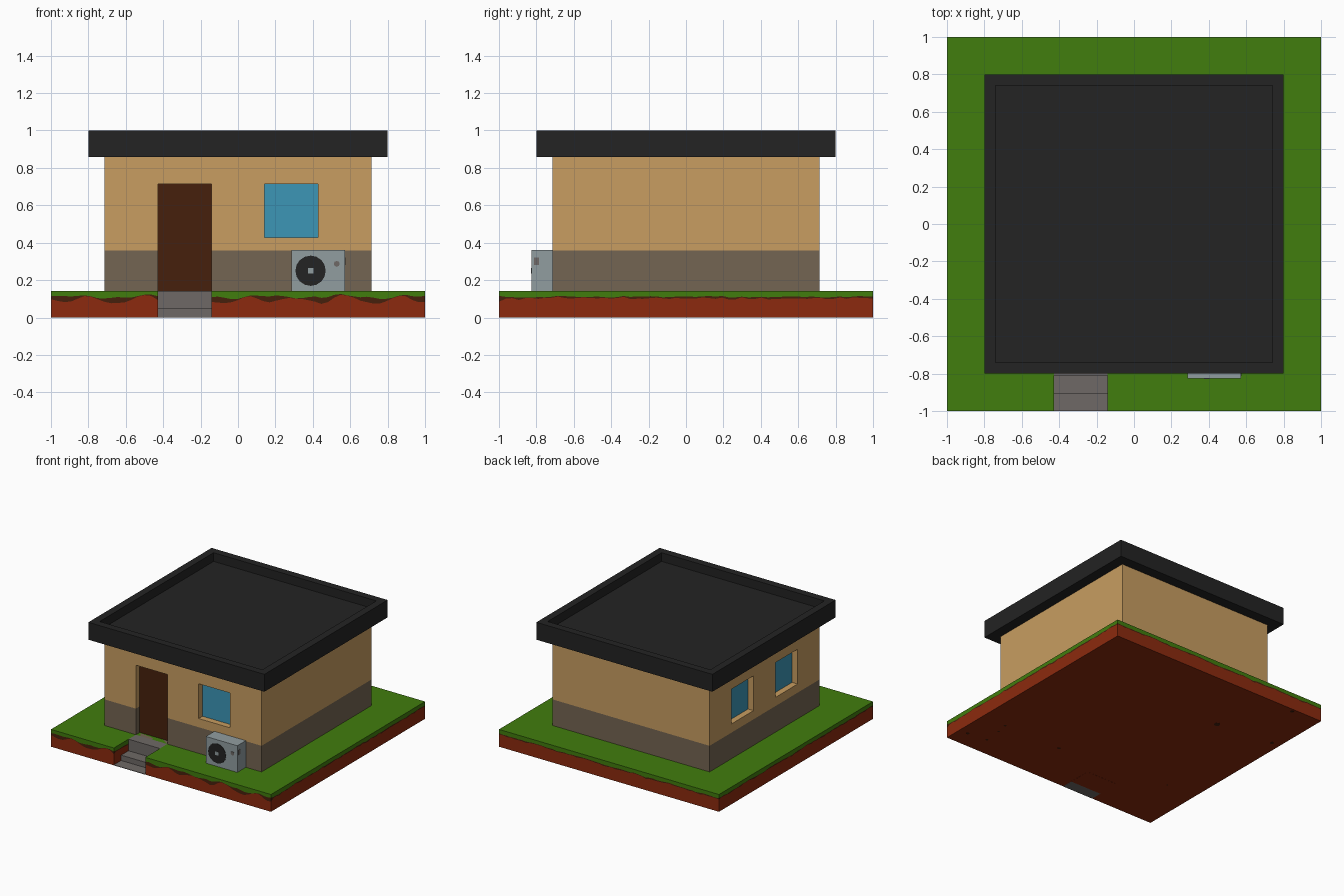
import bpy, bmesh, math, random
from mathutils import Matrix, Vector

if "Cube" in bpy.data.objects:
    bpy.data.objects.remove(bpy.data.objects["Cube"])

random.seed(4)
U = 1 / 14            # design module
H = 10 * U            # wall half width
G = 2 * U             # ground level
EAVE = 12 * U
REC = 0.05            # depth of door and window recesses


def mat(name, r, g, b):
    m = bpy.data.materials.new(name)
    m.diffuse_color = (r, g, b, 1)
    m.use_nodes = True
    m.node_tree.nodes["Principled BSDF"].inputs["Base Color"].default_value = m.diffuse_color
    return m


GRASS = mat("grass green", 0.053, 0.205, 0.004)
DIRT = mat("red dirt", 0.262, 0.023, 0.0044)
BROWN = mat("dark brown", 0.061, 0.0144, 0.0037)
WALL = mat("tan plaster", 0.578, 0.337, 0.119)
BASE = mat("grey brown base", 0.175, 0.13, 0.084)
BLACK = mat("roof black", 0.0168, 0.0168, 0.0168)
GLASS = mat("window blue", 0.045, 0.305, 0.468)
METAL = mat("pale metal", 0.283, 0.337, 0.352)
STONE = mat("stone grey", 0.156, 0.141, 0.133)


def finish(name, bm, *mats):
    me = bpy.data.meshes.new(name)
    bm.to_mesh(me)
    bm.free()
    for m in mats:
        me.materials.append(m)
    ob = bpy.data.objects.new(name, me)
    bpy.context.collection.objects.link(ob)
    return ob


def box(name, lo, hi, m):
    lo, hi = Vector(lo), Vector(hi)
    bm = bmesh.new()
    bmesh.ops.create_cube(bm, size=1, matrix=Matrix.Translation((lo + hi) / 2)
                          @ Matrix.Diagonal((*(hi - lo), 1)))
    return finish(name, bm, m)


def disc(name, centre, radius, sides, m, rot=None, depth=0.004):
    bm = bmesh.new()
    bmesh.ops.create_cone(bm, cap_ends=True, segments=sides, radius1=radius,
                          radius2=radius, depth=depth,
                          matrix=Matrix.Translation(centre) @ (rot or Matrix()))
    return finish(name, bm, m)


# Ground slab: perimeter with a stair notch, ragged turf edge over dirt
S0, S1 = -6 * U, -2 * U
corners = [(-1, -1), (S0, -1), (S0, -H), (S1, -H), (S1, -1), (1, -1), (1, 1), (-1, 1)]
ring = []
for a, b in zip(corners, corners[1:] + corners[:1]):
    a, b = Vector(a), Vector(b)
    n = max(2, round((b - a).length / 0.035))
    ring += [a.lerp(b, i / n) for i in range(n)]
bm = bmesh.new()
cols = []
for i, p in enumerate(ring):
    front = p.y < -0.99
    wave = math.sin(i * 0.55) + 0.6 * math.sin(i * 1.37 + 1)
    edge = 0.111 + (0.008 if front else 0.002) * wave + random.uniform(-0.003, 0.003)
    dark = max(0.002, 0.016 + 0.016 * math.sin(i * 0.8)) if front else random.uniform(0.003, 0.012)
    edge = min(edge, 0.132)
    cols.append([bm.verts.new((p.x, p.y, z)) for z in (0.001, edge - dark, edge, G)])
for c, d in zip(cols, cols[1:] + cols[:1]):
    for k in range(3):
        bm.faces.new((c[k], d[k], d[k + 1], c[k + 1])).material_index = k
bm.faces.new([c[3] for c in cols]).material_index = 2
bm.faces.new([c[0] for c in reversed(cols)]).material_index = 0
finish("ground", bm, DIRT, BROWN, GRASS)

# Dark specks on the underside
for x, y, r in [(-.43, .46, .025), (.25, -.58, .014), (-.93, .51, .016), (-.74, .97, .016),
                (-.73, -.48, .008), (.78, -.58, .012), (.75, -.83, .012), (.92, -.85, .014),
                (.76, -.68, .01)]:
    disc("soil_speck", (x, y, 0.001), r, 7, BROWN, depth=0.002)

# Entrance steps let into the slab
Y1, Y2 = -0.905, -0.81
box("step_lower", (S0, -1, 0), (S1, Y1, 0.004), STONE)
box("step_middle", (S0, Y1, 0.002), (S1, Y2, 0.048), STONE)
box("step_landing", (S0, Y2, 0.002), (S1, -H, G), STONE)
box("step_underside", (S0, Y1, 0), (S1, -H, 0.002), DIRT)

# Walls: four panels with recessed openings, given as (u0, u1, z0, z1)
window = (2 * U, 6 * U, 6 * U, 10 * U)
door = (S0, S1, G, 10 * U)
panels = [(0, [door, window]), (90, []), (180, []),
          (270, [(-6 * U, -2 * U, 6 * U, 10 * U), window])]
bm = bmesh.new()
for angle, holes in panels:
    rot = Matrix.Rotation(math.radians(angle), 4, 'Z')

    def quad(*pts):
        bm.faces.new([bm.verts.new(rot @ Vector(p)) for p in pts])

    us = sorted({-H, H} | {v for h in holes for v in h[:2]})
    zs = sorted({G, EAVE} | {v for h in holes for v in h[2:]})
    for a, b in zip(us, us[1:]):
        for c, d in zip(zs, zs[1:]):
            um, zm = (a + b) / 2, (c + d) / 2
            if not any(h[0] < um < h[1] and h[2] < zm < h[3] for h in holes):
                quad((a, -H, c), (b, -H, c), (b, -H, d), (a, -H, d))
    for a, b, c, d in holes:
        f, k = -H, -H + REC
        quad((a, f, c), (a, f, d), (a, k, d), (a, k, c))
        quad((b, f, c), (b, k, c), (b, k, d), (b, f, d))
        quad((a, f, c), (a, k, c), (b, k, c), (b, f, c))
        quad((a, f, d), (b, f, d), (b, k, d), (a, k, d))
        is_door = c == G
        pane = box("door" if is_door else "window_pane", (a, k, c), (b, k + 0.008, d),
                   BROWN if is_door else GLASS)
        pane.data.transform(rot)
bmesh.ops.remove_doubles(bm, verts=bm.verts, dist=1e-5)
# Plinth band painted by height
bmesh.ops.bisect_plane(bm, geom=bm.verts[:] + bm.edges[:] + bm.faces[:],
                       plane_co=(0, 0, 5 * U), plane_no=(0, 0, 1))
for f in bm.faces:
    f.material_index = int(f.calc_center_median().z < 5 * U)
finish("walls", bm, WALL, BASE)

# Flat roof with a raised rim
bm = bmesh.new()
bmesh.ops.create_cube(bm, size=1, matrix=Matrix.Translation((0, 0, 13 * U))
                      @ Matrix.Diagonal((1.6, 1.6, 2 * U, 1)))
top = [f for f in bm.faces if f.normal.z > 0.9]
bmesh.ops.inset_region(bm, faces=top, thickness=0.8 - H)
new = bmesh.ops.extrude_discrete_faces(bm, faces=top)["faces"]
bmesh.ops.translate(bm, verts=new[0].verts[:], vec=(0, 0, -U))
bmesh.ops.recalc_face_normals(bm, faces=bm.faces)
finish("roof", bm, BLACK)

# Air conditioner with fan, hub and small dials
F, R = -0.825, 8 * U
face_front = Matrix.Rotation(math.pi / 2, 4, 'X')
box("cooler_body", (4 * U, F, G), (R, -H, 0.362), METAL)
disc("cooler_fan", (0.388, F, 0.25), 0.081, 16, BLACK, face_front)
box("fan_hub", (0.373, F - 0.004, 0.236), (0.403, F, 0.264), METAL)
disc("cooler_dial", (0.528, F, 0.287), 0.016, 8, STONE, face_front)
box("side_vent", (R - 0.001, -0.813, 0.28), (R + 0.002, -0.785, 0.322), STONE)
